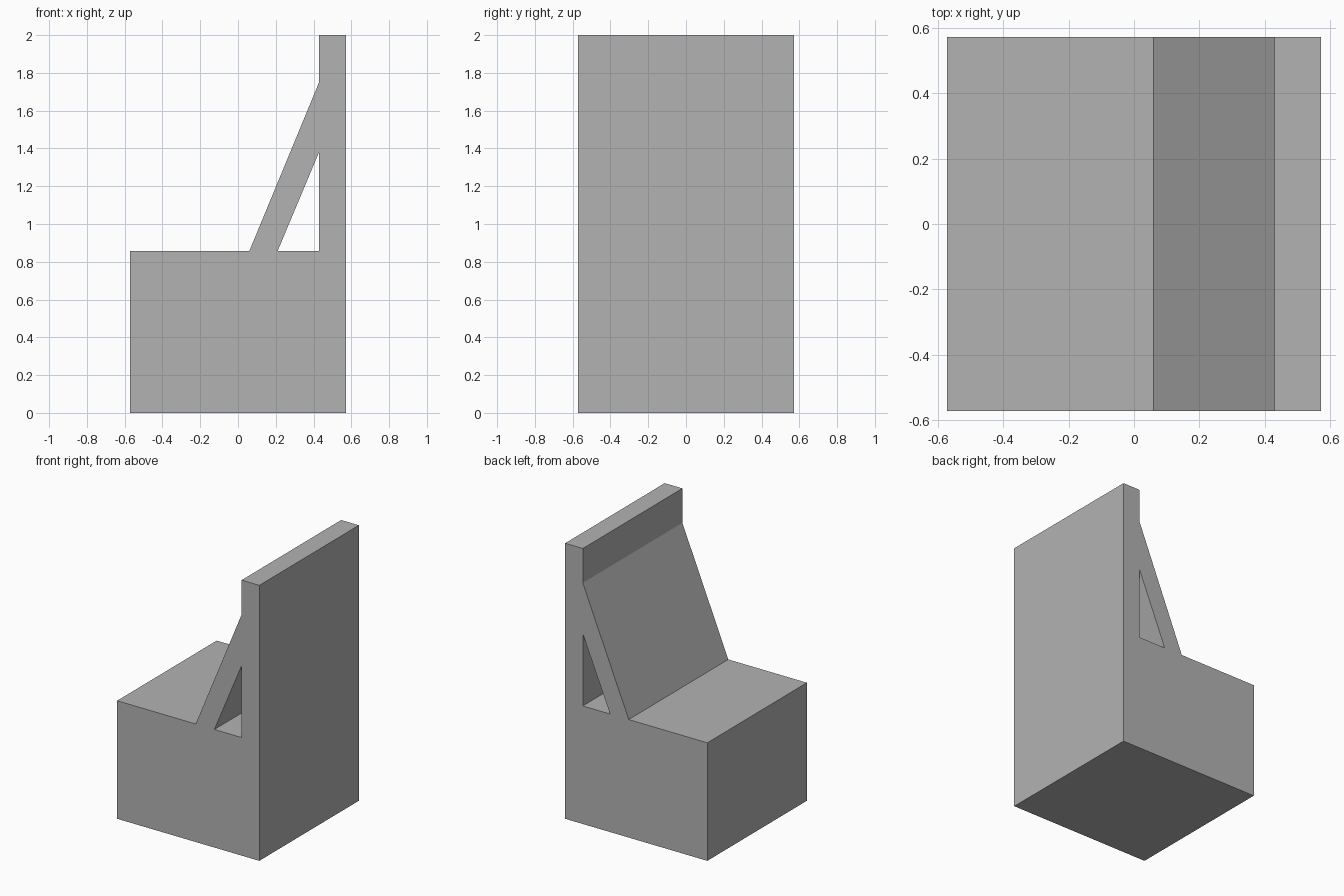
import bpy
import bmesh

cube = bpy.data.objects.get("Cube")
if cube:
    bpy.data.objects.remove(cube, do_unlink=True)

# Main dimensions
HALF = 0.571        # half width and half depth
SEAT = 0.857        # seat height
BACK = 0.429        # inner face of the upright back
TOP = 2.0

# Side profile in x, z: three regions that share their joining points
regions = [
    # seat block
    [(-HALF, 0), (HALF, 0), (HALF, SEAT), (BACK, SEAT),
     (0.21, SEAT), (0.06, SEAT), (-HALF, SEAT)],
    # sloping backrest
    [(0.06, SEAT), (0.21, SEAT), (BACK, 1.38), (BACK, 1.75)],
    # upright back
    [(BACK, SEAT), (HALF, SEAT), (HALF, TOP), (BACK, TOP),
     (BACK, 1.75), (BACK, 1.38)],
]

bm = bmesh.new()
points = {}
for region in regions:
    for p in region:
        if p not in points:
            points[p] = bm.verts.new((p[0], 0, p[1]))
    bm.faces.new([points[p] for p in region])

mesh = bpy.data.meshes.new("chair_body")
bm.to_mesh(mesh)
bm.free()
chair = bpy.data.objects.new("chair_body", mesh)
bpy.context.collection.objects.link(chair)

# Give the profile its full depth, equally to both sides
solid = chair.modifiers.new("depth", "SOLIDIFY")
solid.thickness = 2 * HALF
solid.offset = 0

# Single plain grey
grey = bpy.data.materials.new("plain_grey")
grey.use_nodes = True
colour = (0.45, 0.45, 0.45, 1)
grey.diffuse_color = colour
grey.node_tree.nodes["Principled BSDF"].inputs["Base Color"].default_value = colour
mesh.materials.append(grey)
